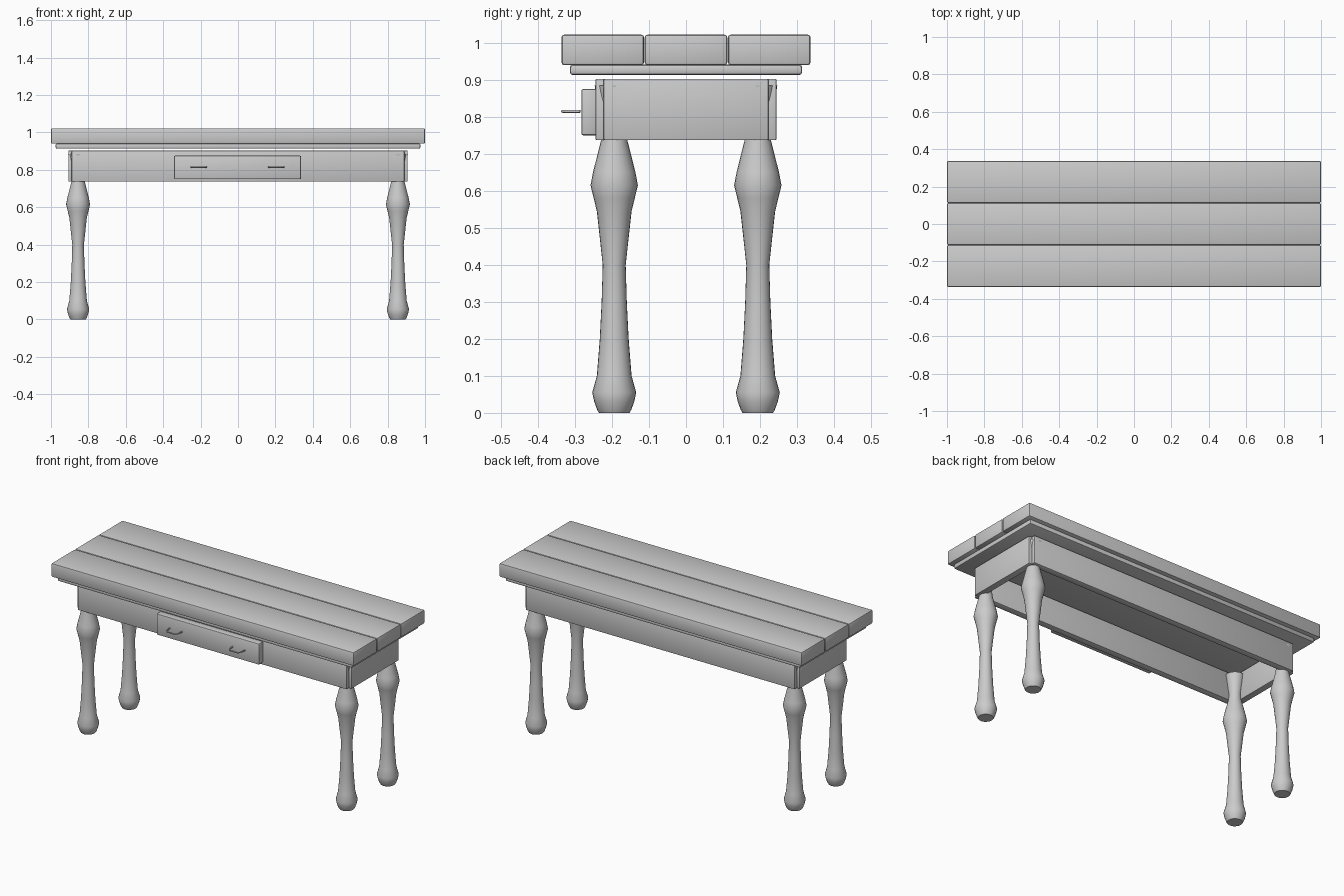
import bpy, bmesh
from math import sin, cos, pi, radians

if "Cube" in bpy.data.objects:
    bpy.data.objects.remove(bpy.data.objects["Cube"])


def smooth(obj, angle=35):
    bpy.ops.object.select_all(action='DESELECT')
    obj.select_set(True)
    bpy.context.view_layer.objects.active = obj
    bpy.ops.object.shade_smooth_by_angle(angle=radians(angle))


def box(name, x, y, z, bevel=0.005):
    """Bevelled box from (min, max) ranges."""
    bm = bmesh.new()
    bmesh.ops.create_cube(bm, size=1)
    for v in bm.verts:
        v.co = [r[0] + (c + 0.5) * (r[1] - r[0]) for c, r in zip(v.co, (x, y, z))]
    bmesh.ops.bevel(bm, geom=bm.edges[:], offset=bevel, segments=2,
                    profile=0.5, affect='EDGES')
    me = bpy.data.meshes.new(name)
    bm.to_mesh(me)
    bm.free()
    obj = bpy.data.objects.new(name, me)
    bpy.context.collection.objects.link(obj)
    smooth(obj)
    return obj


def turned(name, profile, loc, sides=24):
    """Lathe a (radius, z) profile into a closed solid."""
    bm = bmesh.new()
    rings = [[bm.verts.new((r * cos(2 * pi * i / sides), r * sin(2 * pi * i / sides), z))
              for i in range(sides)] for r, z in profile]
    for a, b in zip(rings, rings[1:]):
        for i in range(sides):
            j = (i + 1) % sides
            bm.faces.new((a[i], a[j], b[j], b[i]))
    bm.faces.new(rings[0][::-1])
    bm.faces.new(rings[-1])
    me = bpy.data.meshes.new(name)
    bm.to_mesh(me)
    bm.free()
    obj = bpy.data.objects.new(name, me)
    obj.location = loc
    bpy.context.collection.objects.link(obj)
    smooth(obj)
    return obj


# table top: three planks over a thinner slab
for i, side in enumerate(("front", "middle", "back")):
    yc = (i - 1) * 0.225
    box(side + "_plank", (-1, 1), (yc - 0.1115, yc + 0.1115), (0.94, 1.022), 0.007)
box("under_top", (-0.975, 0.975), (-0.314, 0.314), (0.913, 0.941), 0.008)

# apron boards, leaving a small notch at each corner
for s, long_name, end_name in ((-1, "front", "left"), (1, "back", "right")):
    box(long_name + "_apron", (-0.889, 0.889), sorted((s * 0.245, s * 0.205)), (0.737, 0.903), 0.004)
    box(end_name + "_apron", sorted((s * 0.907, s * 0.867)), (-0.223, 0.223), (0.737, 0.903), 0.004)

# turned legs, flaring again behind the apron
profile = [(0.041, 0), (0.046, 0.008), (0.054, 0.03), (0.0595, 0.055), (0.047, 0.1),
           (0.039, 0.2), (0.034, 0.3), (0.031, 0.4), (0.047, 0.545), (0.0555, 0.58),
           (0.064, 0.615), (0.0575, 0.65), (0.036, 0.735), (0.033, 0.77), (0.053, 0.885)]
for sx, nx in ((-1, "left"), (1, "right")):
    for sy, ny in ((-1, "front"), (1, "back")):
        turned(f"{ny}_{nx}_leg", profile, (sx * 0.855, sy * 0.194, 0))

# drawer front
box("drawer_front", (-0.342, 0.337), (-0.283, -0.24), (0.75, 0.876), 0.006)

# drawer handles: bent rods
for x, side in ((-0.21, "left"), (0.205, "right")):
    cu = bpy.data.curves.new(side + "_handle", 'CURVE')
    cu.dimensions = '3D'
    cu.bevel_depth = 0.004
    cu.bevel_resolution = 2
    cu.use_fill_caps = True
    sp = cu.splines.new('POLY')
    pts = [(-0.041, -0.286), (-0.036, -0.322), (-0.026, -0.334),
           (0.026, -0.334), (0.036, -0.322), (0.041, -0.286)]
    sp.points.add(len(pts) - 1)
    for p, (px, py) in zip(sp.points, pts):
        p.co = (x + px, py, 0.815, 1)
    bpy.context.collection.objects.link(bpy.data.objects.new(side + "_handle", cu))
